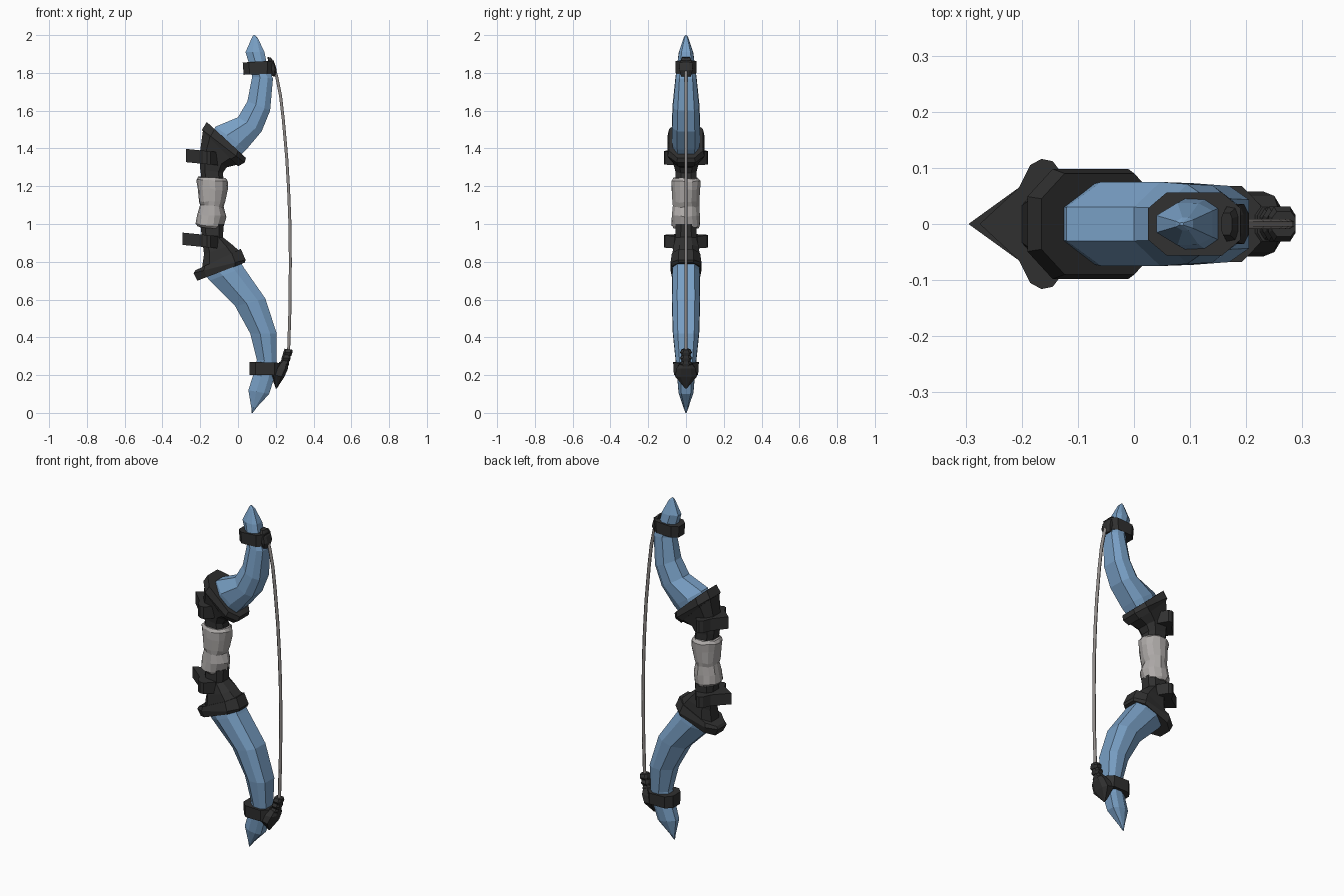
import bpy, bmesh, random, math
from mathutils import Vector

random.seed(4)

def material(name, rgb):
    m = bpy.data.materials.new(name)
    m.diffuse_color = (*rgb, 1)
    return m

BLUE = material("blue limb", (0.19, 0.35, 0.56))
BLACK = material("dark metal", (0.03, 0.03, 0.03))
WRAP = material("grey wrap", (0.42, 0.40, 0.39))
CORD = material("cord grey", (0.28, 0.26, 0.25))

def finish(name, bm, mat):
    bmesh.ops.recalc_face_normals(bm, faces=bm.faces)
    me = bpy.data.meshes.new(name)
    bm.to_mesh(me)
    bm.free()
    me.materials.append(mat)
    ob = bpy.data.objects.new(name, me)
    bpy.context.collection.objects.link(ob)
    return ob

def mirrored(half):
    return half + [(u, -v) for u, v in reversed(half)]

LIMB = mirrored([(-1, .4), (-.25, 1), (.5, .97), (1, .62)])
BAND = mirrored([(-1, .5), (-.6, 1), (.6, 1), (1, .5)])
ROUND = [(math.cos(math.tau * i / 14), math.sin(math.tau * i / 14)) for i in range(14)]

def loft(name, stations, profile, mat, jitter=0):
    """Each station: left x, left z, right x, right z, half depth in y."""
    bm = bmesh.new()
    rings = []
    for ax, az, bx, bz, h in stations:
        a, b = Vector((ax, 0, az)), Vector((bx, 0, bz))
        ring = []
        for u, v in profile:
            p = (a + b) / 2 + (b - a) / 2 * u + Vector((0, v * h, 0))
            p += Vector([random.uniform(-jitter, jitter) for _ in range(3)])
            ring.append(bm.verts.new(p))
        rings.append(ring)
    n = len(profile)
    for r, s in zip(rings, rings[1:]):
        for i in range(n):
            j = (i + 1) % n
            bm.faces.new((r[i], r[j], s[j], s[i]))
    bm.faces.new(rings[0])
    bm.faces.new(rings[-1])
    return finish(name, bm, mat)

def prism(name, plan, z0, z1, tilt, mat):
    """Plan outline in x/y, extruded in z; tilt raises it along x."""
    bm = bmesh.new()
    low = [bm.verts.new((x, y, z0 + tilt * (x + .15))) for x, y in plan]
    top = [bm.verts.new((x, y, z1 + tilt * (x + .15))) for x, y in plan]
    bm.faces.new(low)
    bm.faces.new(top)
    for i in range(len(plan)):
        j = (i + 1) % len(plan)
        bm.faces.new((low[i], low[j], top[j], top[i]))
    return finish(name, bm, mat)

# Limbs
loft("upper_limb", [
    (-.14, 1.47, .00, 1.35, .068), (-.12, 1.515, .045, 1.395, .075),
    (0, 1.565, .125, 1.49, .075), (.05, 1.65, .17, 1.60, .071),
    (.075, 1.78, .185, 1.77, .056), (.055, 1.86, .15, 1.86, .045),
    (.04, 1.91, .14, 1.91, .038), (.075, 1.99, .105, 1.985, .012),
    (.082, 2.0, .088, 2.0, .003)], LIMB, BLUE)
loft("lower_limb", [
    (-.18, .74, .00, .82, .07), (-.15, .70, .03, .77, .074),
    (-.015, .565, .145, .605, .075), (.065, .42, .205, .42, .07),
    (.10, .28, .205, .27, .055), (.08, .20, .19, .18, .047),
    (.055, .12, .165, .10, .04), (.07, .03, .10, .03, .014),
    (.072, 0, .078, 0, .003)], LIMB, BLUE)

# Angled collars and tapering necks
loft("upper_collar", [(-.19, 1.495, 0, 1.305, .088), (-.19, 1.50, .035, 1.325, .098),
                      (-.165, 1.54, .042, 1.35, .09)], BAND, BLACK)
loft("upper_neck", [(-.19, 1.22, -.075, 1.22, .055), (-.20, 1.29, -.08, 1.27, .055),
                    (-.20, 1.39, -.06, 1.30, .066), (-.185, 1.50, .0, 1.315, .088)], BAND, BLACK)
loft("lower_collar", [(-.215, .70, .035, .795, .075), (-.235, .74, .04, .81, .082),
                      (-.225, .755, .015, .868, .075)], BAND, BLACK)
loft("lower_neck", [(-.19, .77, .01, .855, .072), (-.18, .84, -.03, .89, .068),
                    (-.19, .92, -.08, .93, .056), (-.20, 1.0, -.075, 1.0, .055)], BAND, BLACK)

# Pointed guards with side wings
def guard(name, tip, z0, z1, tilt):
    half = [(tip, 0), (-.205, .065), (-.185, .105), (-.165, .116), (-.145, .112), (-.105, .06)]
    plan = half + [(x, -y) for x, y in reversed(half[1:])]
    prism(name, plan, z0, z1, tilt, BLACK)

guard("upper_guard", -.275, 1.315, 1.385, -.1)
guard("lower_guard", -.295, .875, .94, -.1)

# Lumpy wrapped grip
grip = loft("grip_wrap", [
    (-.215, .985, -.085, .975, .066), (-.225, 1.0, -.075, .985, .076),
    (-.218, 1.05, -.062, 1.04, .075), (-.203, 1.10, -.078, 1.09, .069),
    (-.208, 1.12, -.068, 1.115, .073), (-.213, 1.19, -.055, 1.18, .076),
    (-.222, 1.235, -.052, 1.225, .076), (-.21, 1.25, -.065, 1.24, .066)], ROUND, WRAP, .004)

# Bands at the limb ends
loft("upper_band", [(.03, 1.79, .185, 1.795, .054), (.025, 1.855, .19, 1.865, .056)], BAND, BLACK)
loft("lower_band", [(.06, .20, .225, .20, .064), (.06, .27, .225, .265, .068)], BAND, BLACK)

# String fittings
loft("upper_string_clip", [(.155, 1.79, .195, 1.78, .026), (.16, 1.82, .205, 1.815, .036),
                           (.16, 1.86, .195, 1.85, .034), (.155, 1.885, .175, 1.88, .02)], BAND, BLACK)
loft("lower_string_hook", [(.20, .13, .206, .13, .005), (.172, .205, .245, .19, .058),
                           (.19, .235, .265, .235, .05), (.22, .27, .265, .26, .03)], BAND, BLACK)
for i in range(3):
    x, z = .228 + .009 * i, .262 + .03 * i
    loft("lower_knot_%d" % (i + 1), [(x - .008, z - .014, x + .036, z - .02, .022),
                                     (x - .006, z, x + .042, z - .004, .031),
                                     (x, z + .018, x + .042, z + .012, .022)], BAND, BLACK)

# Bow string
cu = bpy.data.curves.new("bow_string", 'CURVE')
cu.dimensions = '3D'
cu.bevel_depth = .009
cu.bevel_resolution = 1
pts = [(.19, 1.83), (.205, 1.78), (.225, 1.68), (.24, 1.55), (.258, 1.35),
       (.268, 1.18), (.275, 1.0), (.277, .8), (.275, .55), (.268, .33)]
sp = cu.splines.new('POLY')
sp.points.add(len(pts) - 1)
for p, (x, z) in zip(sp.points, pts):
    p.co = (x, 0, z, 1)
cu.materials.append(CORD)
bpy.context.collection.objects.link(bpy.data.objects.new("bow_string", cu))
